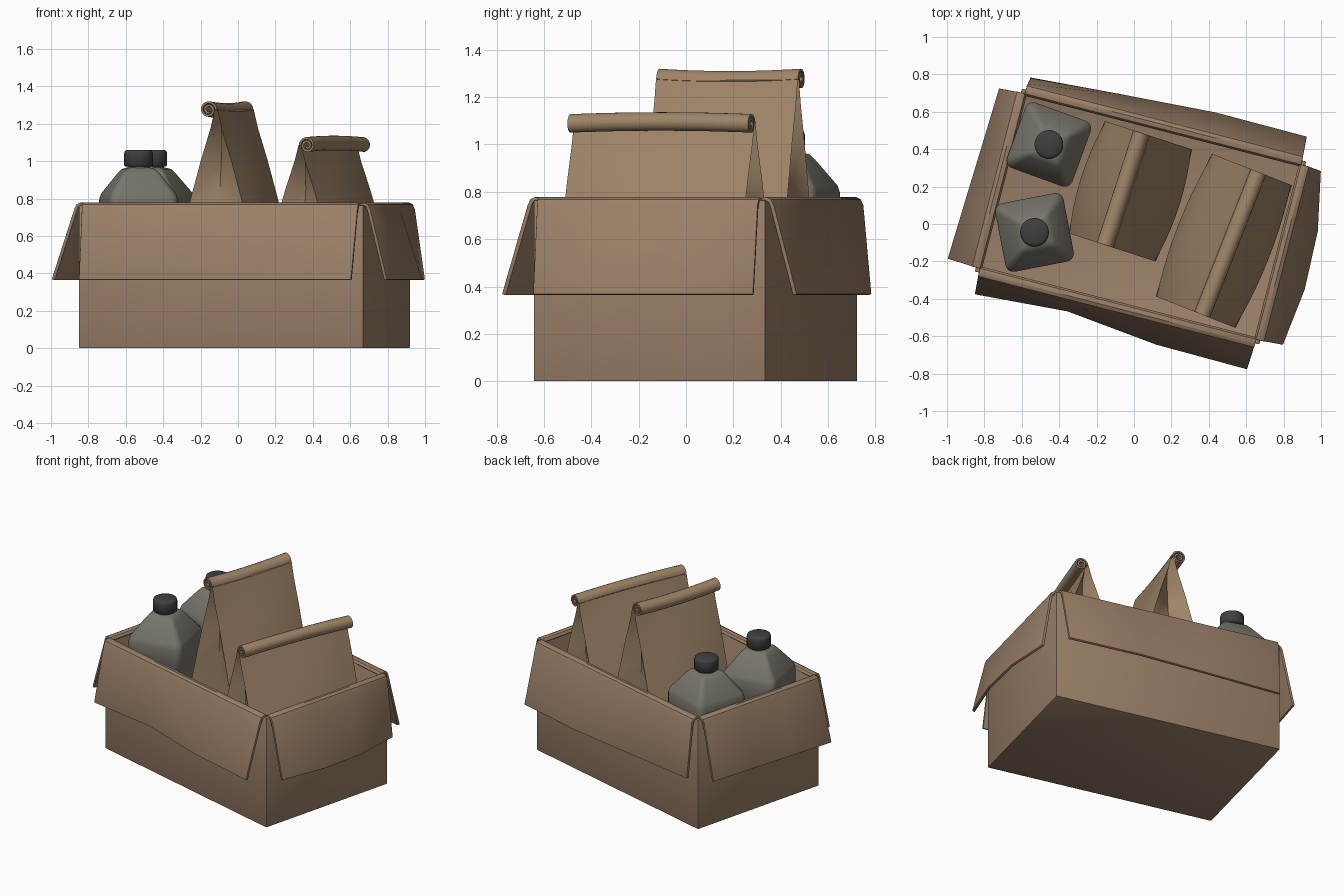
import bpy, bmesh, math
from mathutils import Vector

if "Cube" in bpy.data.objects:
    bpy.data.objects.remove(bpy.data.objects["Cube"])


def material(name, rgb):
    m = bpy.data.materials.new(name)
    m.diffuse_color = (*rgb, 1)
    m.use_nodes = True
    m.node_tree.nodes["Principled BSDF"].inputs["Base Color"].default_value = m.diffuse_color
    return m


CARD = material("cardboard", (0.328, 0.215, 0.138))
PAPER = material("bag paper", (0.345, 0.232, 0.138))
GREY = material("bottle grey", (0.185, 0.178, 0.148))
DARK = material("cap dark grey", (0.05, 0.05, 0.05))


def finish(name, bm, mat, loc, rot, thick=0, bevel=0, offset=0, angle=35):
    bmesh.ops.recalc_face_normals(bm, faces=bm.faces)
    me = bpy.data.meshes.new(name)
    bm.to_mesh(me)
    bm.free()
    me.materials.append(mat)
    ob = bpy.data.objects.new(name, me)
    bpy.context.collection.objects.link(ob)
    ob.location, ob.rotation_euler.z = loc, math.radians(rot)
    bpy.ops.object.select_all(action='DESELECT')
    ob.select_set(True)
    bpy.context.view_layer.objects.active = ob
    if thick:
        s = ob.modifiers.new("thickness", 'SOLIDIFY')
        s.thickness, s.offset = thick, offset
        bpy.ops.object.modifier_apply(modifier=s.name)
    if bevel:
        b = ob.modifiers.new("soft edges", 'BEVEL')
        b.width, b.segments, b.limit_method = bevel, 2, 'ANGLE'
        b.angle_limit = math.radians(50)
        bpy.ops.object.modifier_apply(modifier=b.name)
    bpy.ops.object.shade_smooth_by_angle(angle=math.radians(angle))
    return ob


def loft(rows, closed=False, caps=False):
    """Skin a list of equally long point rows."""
    bm = bmesh.new()
    vs = [[bm.verts.new(p) for p in r] for r in rows]
    n = len(vs[0])
    for a, b in zip(vs, vs[1:]):
        for i in range(n if closed else n - 1):
            j = (i + 1) % n
            bm.faces.new((a[i], a[j], b[j], b[i]))
    if caps:
        bm.faces.new(vs[0][::-1])
        bm.faces.new(vs[-1])
    return bm


# Open carton
BOX, BOX_ROT, HU, HV, RIM = (0.035, 0.04, 0), -14.4, 0.785, 0.505, 0.765
box = loft([[(x * HU, y * HV, z) for x, y in ((-1, -1), (1, -1), (1, 1), (-1, 1))]
            for z in (0, RIM)], closed=True)
box.verts.ensure_lookup_table()
box.faces.new(box.verts[:4])
carton = finish("carton", box, CARD, BOX, BOX_ROT, thick=0.03, bevel=0.006, offset=-1)


# Folded-down flaps, warped by the outward offsets of the lower edge
def flap(name, along, normal, half, dist, offsets):
    a, n = Vector(along), Vector(normal)
    rows = []
    for d, z, trim in ((-0.028, 0.752, 0.022), (-0.018, 0.766, 0.022), (0, 0.769, 0.022),
                       (0.014, 0.762, 0.022), (0.024, 0.74, 0.024), (None, 0.365, 0.03)):
        row = []
        for i, off in enumerate(offsets):
            t = 2 * i / (len(offsets) - 1) - 1
            out = off - 0.01 if d is None else d
            row.append(a * t * (half - trim) + n * (dist + out) + Vector((0, 0, z)))
        rows.append(row)
    finish(name, loft(rows), CARD, BOX, BOX_ROT, thick=0.018, bevel=0.004)


flap("front_flap", (1, 0, 0), (0, -1, 0), HU, HV, (0.12, 0.085, 0.14, 0.147))
flap("back_flap", (1, 0, 0), (0, 1, 0), HU, HV, (0.07, 0.105, 0.136, 0.132))
flap("right_flap", (0, 1, 0), (1, 0, 0), HV, HU, (0.125, 0.165, 0.155, 0.09))
flap("left_flap", (0, 1, 0), (-1, 0, 0), HV, HU, (0.16, 0.147, 0.133, 0.12))


# Paper bags: tapered body with pleated ends, and a rolled top
def bag(name, loc, rot, hd, hl, neck, side, radius, sag):
    steps = [-1 + i / 5 for i in range(11)]

    def dip(t, f):
        return -sag * f * (1 - t * t)

    rings = []
    for f, taper, pleat in ((0, 1, 0), (0.15, 1.02, 0), (0.31, 1, 0.015), (0.46, 0.82, 0.035),
                            (0.6, 0.62, 0.06), (0.78, 0.36, 0.09), (0.92, 0.13, 0.1),
                            (1, 0.03, 0.05)):
        bulge = 0.04 * math.sin(math.pi * f)
        z = 0.03 + f * (neck - 0.03)
        wall = [(hd * taper + bulge * (1 - t * t), t * hl, z + dip(t, f)) for t in steps]
        end = hl - pleat
        rings.append(wall + [(0, end, z)] + [(-x, y, h) for x, y, h in wall[::-1]]
                     + [(0, -end, z)])
    finish(name, loft(rings, closed=True, caps=True), PAPER, loc, rot, angle=40)
    rows = []
    turns = 34
    for k in range(turns + 1):
        ang = 3.7 * math.pi * k / turns
        r = radius * (1 - 0.72 * k / turns)
        rows.append([(side * (radius - r * math.cos(ang)), t * hl,
                      neck + r * math.sin(ang) + dip(t, 1)) for t in steps])
    finish(name + "_rolled_top", loft(rows), PAPER, loc, rot, thick=0.011, angle=40)


bag("tall_bag", (-0.02, 0.175, 0), -18, 0.24, 0.315, 1.275, -1, 0.044, 0.01)
bag("short_bag", (0.48, -0.09, 0), -21.5, 0.225, 0.41, 1.085, 1, 0.042, -0.008)


# Square bottles with round caps
def rounded_square(half, r, z, seg=5):
    pts = []
    for q in range(4):
        for i in range(seg + 1):
            a = math.pi / 2 * (q + i / seg)
            cx = (half - r) * (1 if q in (0, 3) else -1)
            cy = (half - r) * (1 if q < 2 else -1)
            pts.append((cx + r * math.cos(a), cy + r * math.sin(a), z))
    return pts


def circle(r, z, n=28):
    return [(r * math.cos(math.tau * i / n), r * math.sin(math.tau * i / n), z)
            for i in range(n)]


def bottle(name, loc, rot):
    profile = ((0.03, 0.165), (0.05, 0.182), (0.5, 0.184), (0.53, 0.174), (0.66, 0.174),
               (0.69, 0.186), (0.795, 0.186), (0.825, 0.178), (0.935, 0.1), (0.958, 0.08),
               (0.965, 0.055))
    rings = [rounded_square(h, h * 0.24, z) for z, h in profile]
    finish(name, loft(rings, closed=True, caps=True), GREY, loc, rot, angle=40)
    neck = loft([circle(0.06, 0.95), circle(0.06, 0.985)], closed=True, caps=True)
    finish(name + "_neck", neck, GREY, loc, rot)
    cap = loft([circle(r, z) for r, z in ((0.07, 0.972), (0.077, 0.978), (0.077, 1.042),
                                          (0.073, 1.054), (0.062, 1.06))],
               closed=True, caps=True)
    finish(name + "_cap", cap, DARK, loc, rot, angle=50)


bottle("back_bottle", (-0.455, 0.425, 0), -20)
bottle("front_bottle", (-0.532, -0.045, 0), 11)
